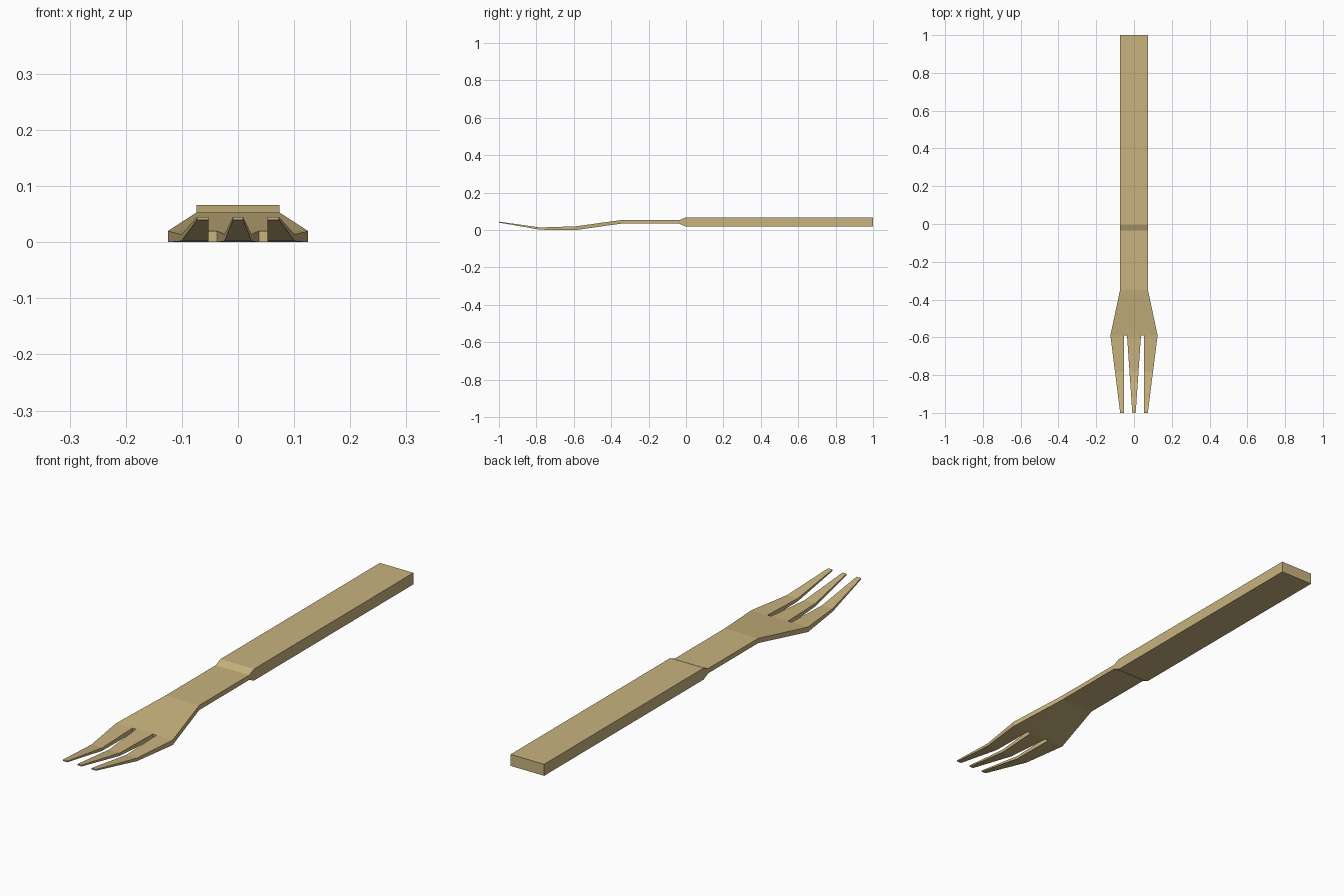
import bpy, bmesh

if "Cube" in bpy.data.objects:
    bpy.data.objects.remove(bpy.data.objects["Cube"])

wood = bpy.data.materials.new("tan wood")
wood.diffuse_color = (0.58, 0.45, 0.21, 1)
wood.use_nodes = True
wood.node_tree.nodes["Principled BSDF"].inputs["Base Color"].default_value = wood.diffuse_color

bm = bmesh.new()
cache = {}
plan_edges = {}


def vert(x, y, z):
    key = (round(x, 4), round(y, 4), round(z, 4))
    if key not in cache:
        cache[key] = bm.verts.new(key)
    return cache[key]


def add_strip(rows):
    """Top and bottom faces between successive rows (y, z_bottom, z_top, x list)."""
    for (y0, b0, t0, xs0), (y1, b1, t1, xs1) in zip(rows, rows[1:]):
        pts = [(x, y0, b0, t0) for x in reversed(xs0)] + [(x, y1, b1, t1) for x in xs1]
        bm.faces.new([vert(x, y, t) for x, y, b, t in pts])
        bm.faces.new([vert(x, y, b) for x, y, b, t in reversed(pts)])
        for p, q in zip(pts, pts[1:] + pts[:1]):
            plan_edges.setdefault(frozenset((p, q)), []).append((p, q))


# Handle, thinner neck and flared head
W = 0.074
NECK, TIP = -0.59, -1.0
root = (NECK, 0.0, 0.02)
add_strip([
    (1.0, 0.02, 0.066, [-W, W]),
    (-0.005, 0.02, 0.066, [-W, W]),
    (-0.035, 0.034, 0.053, [-W, W]),
    (-0.35, 0.034, 0.053, [-W, W]),
    (*root, [-0.125, -0.053, -0.037, 0.037, 0.053, 0.125]),
])

# Three tapering tines: x range at the root and at the tip
bend = -0.78
f = (bend - NECK) / (TIP - NECK)
for (l0, r0), (l1, r1) in [((-0.125, -0.053), (-0.073, -0.053)),
                           ((-0.037, 0.037), (-0.009, 0.009)),
                           ((0.053, 0.125), (0.053, 0.073))]:
    middle = [l0 + (l1 - l0) * f, r0 + (r1 - r0) * f]
    add_strip([
        (*root, [l0, r0]),
        (bend, 0.002, 0.014, middle),
        (TIP, 0.040, 0.045, [l1, r1]),
    ])

# Side walls on every outer edge of the plan
for uses in plan_edges.values():
    if len(uses) == 1:
        p, q = uses[0]
        bm.faces.new([vert(*q[:2], q[3]), vert(*p[:2], p[3]),
                      vert(*p[:2], p[2]), vert(*q[:2], q[2])])
bmesh.ops.recalc_face_normals(bm, faces=bm.faces)

mesh = bpy.data.meshes.new("fork")
bm.to_mesh(mesh)
bm.free()
mesh.materials.append(wood)
bpy.context.collection.objects.link(bpy.data.objects.new("fork", mesh))
